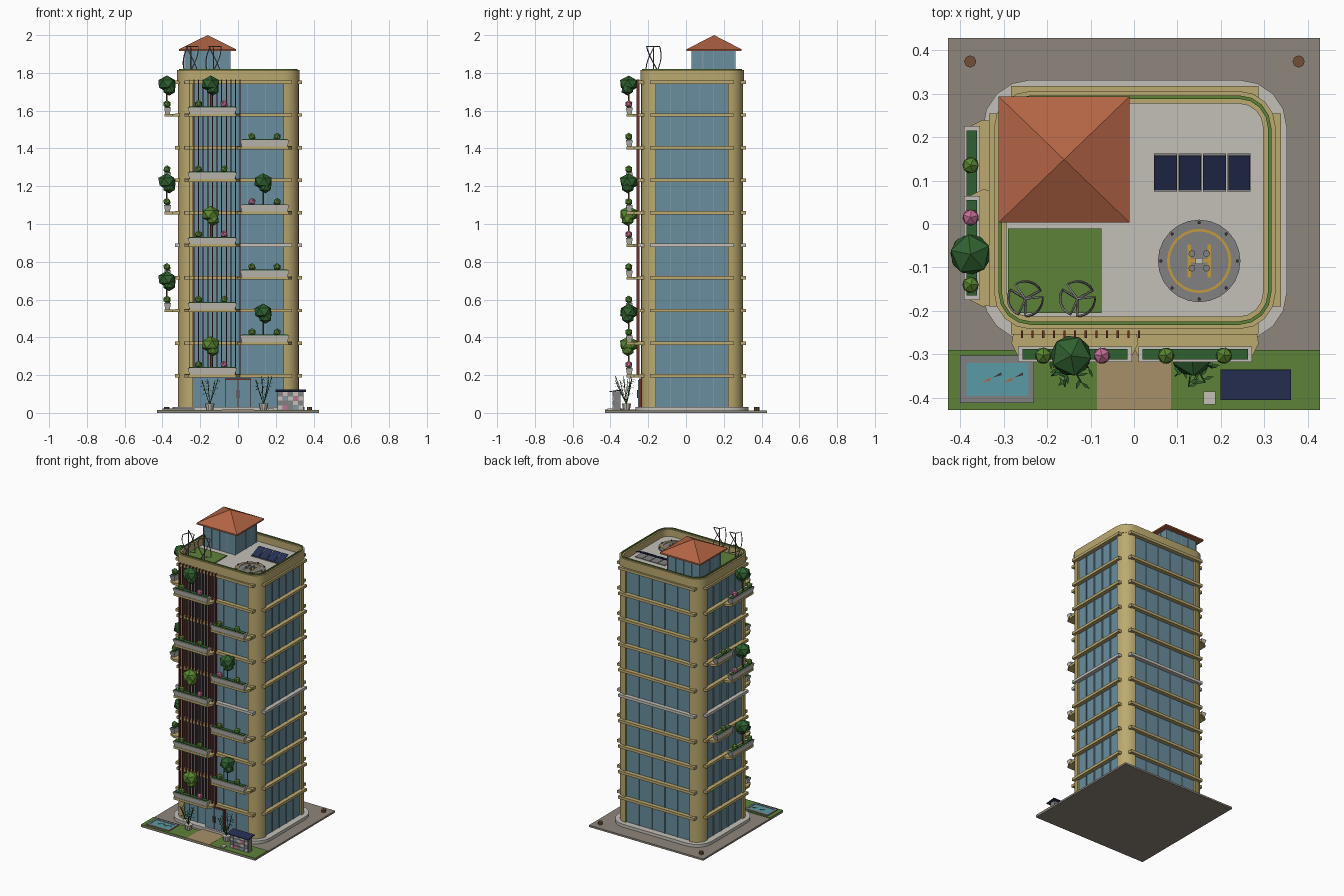
import bpy, bmesh, math, random
from mathutils import Vector, Matrix

if "Cube" in bpy.data.objects:
    bpy.data.objects.remove(bpy.data.objects["Cube"])
random.seed(4)

def mat(name, *c):
    m = bpy.data.materials.new(name)
    m.diffuse_color = (*c, 1)
    m.use_nodes = True
    m.node_tree.nodes["Principled BSDF"].inputs["Base Color"].default_value = m.diffuse_color
    return m
TAN = mat("tan", .50, .40, .16); GLASS = mat("glass", .14, .27, .34); PALE = mat("pale", .55, .53, .48)
PAVE = mat("paving", .27, .24, .20); GRASS = mat("grass", .11, .22, .04); LEAF = mat("leaf", .03, .12, .03)
LIME = mat("lime", .10, .24, .03); PINK = mat("pink", .55, .16, .30); FIN = mat("fin", .15, .03, .02)
TILE = mat("tile", .45, .13, .06); NAVY = mat("navy", .02, .03, .09); STEEL = mat("steel", .22, .22, .22)
WATER = mat("water", .10, .33, .38); PATH = mat("path", .38, .28, .14); BARK = mat("bark", .16, .08, .04)
GOLD = mat("gold", .55, .33, .05); DARK = mat("dark", .04, .04, .04); MULL = mat("mullion", .20, .33, .39)

def finish(name, bm, m, smooth=False):
    bmesh.ops.recalc_face_normals(bm, faces=bm.faces)
    me = bpy.data.meshes.new(name)
    bm.to_mesh(me); bm.free()
    me.materials.append(m)
    o = bpy.data.objects.new(name, me)
    bpy.context.collection.objects.link(o)
    if smooth:
        bpy.ops.object.select_all(action='DESELECT')
        o.select_set(True); bpy.context.view_layer.objects.active = o
        bpy.ops.object.shade_smooth_by_angle(angle=math.radians(35))
    return o

def prism(name, pts, z0, z1, m, inner=None, smooth=False, base=None):
    """Extruded outline; 'inner' makes a ring, 'base' a different bottom outline."""
    bm = bmesh.new()
    loop = lambda p, z: [bm.verts.new((x, y, z)) for x, y in p]
    n = len(pts)
    a, b = loop(base or pts, z0), loop(pts, z1)
    def strip(p, q):
        for i in range(n):
            bm.faces.new((p[i], p[(i+1) % n], q[(i+1) % n], q[i]))
    strip(a, b)
    if inner:
        c, d = loop(inner, z0), loop(inner, z1)
        strip(c, d); strip(a, c); strip(b, d)
    else:
        bm.faces.new(a); bm.faces.new(b)
    return finish(name, bm, m, smooth)

def rect(x0, x1, y0, y1):
    return [(x0, y0), (x1, y0), (x1, y1), (x0, y1)]

def box(name, x0, x1, y0, y1, z0, z1, m):
    return prism(name, rect(x0, x1, y0, y1), z0, z1, m)

def circle(cx, cy, r, n=24):
    return [(cx+r*math.cos(2*math.pi*i/n), cy+r*math.sin(2*math.pi*i/n)) for i in range(n)]

CX, CY, HX, HY = 0.002, 0.032, 0.32, 0.27
def rounded(d, r=0.08, n=4):
    """Tower outline grown by d."""
    pts, hx, hy, r = [], HX+d-(r+d), HY+d-(r+d), r+d
    for k, (sx, sy) in enumerate([(1, 1), (-1, 1), (-1, -1), (1, -1)]):
        for i in range(n+1):
            a = math.pi/2*(k+i/n)
            pts.append((CX+sx*hx+r*math.cos(a), CY+sy*hy+r*math.sin(a)))
    return pts

def rod(name, pts, r, m):
    cu = bpy.data.curves.new(name, 'CURVE')
    cu.dimensions = '3D'; cu.bevel_depth = r; cu.bevel_resolution = 0; cu.use_fill_caps = True
    s = cu.splines.new('POLY'); s.points.add(len(pts)-1)
    for p, q in zip(s.points, pts): p.co = (*q, 1)
    cu.materials.append(m)
    o = bpy.data.objects.new(name, cu)
    bpy.context.collection.objects.link(o)

def blob(name, x, y, z, r, m, flat=1):
    bm = bmesh.new()
    bmesh.ops.create_icosphere(bm, subdivisions=1, radius=r)
    bm.transform(Matrix.Translation((x, y, z)) @ Matrix.Rotation(random.random()*6, 4, 'Z') @ Matrix.Diagonal((1, 1, flat, 1)))
    finish(name, bm, m)

# Site: paving, lawn, path, pool
G = 0.012
box("ground", -.428, .428, -.428, .428, 0, G, PAVE)
box("lawn_left", -.428, -.085, -.428, -.29, G, G+.004, GRASS)
box("lawn_right", .085, .428, -.428, -.29, G, G+.004, GRASS)
box("path", -.085, .085, -.428, -.25, G, G+.005, PATH)
prism("pool_rim", rect(-.4, -.23, -.412, -.303), G, .022, STEEL, inner=rect(-.385, -.243, -.396, -.32))
box("pool_water", -.387, -.241, -.398, -.318, G, .019, WATER)
for i in range(4):
    x, y = -.35+.025*i, -.365+.012*(i % 2)
    prism("fish", [(x, y), (x+.02, y+.005), (x+.02, y+.012)], .019, .021, [TILE, DARK][i % 2])
for x in (-.377, .379):
    prism("ground_lamp", circle(x, .374, .014, 8), G, .03, BARK)

# Tower: plinth, glass core, rounded corner columns
prism("plinth", rounded(.03), G, .032, PALE, smooth=True)
prism("glass_core", rounded(-.012), .03, 1.76, GLASS)
R = 0.08
for k, (sx, sy) in enumerate([(1, 1), (-1, 1), (-1, -1), (1, -1)]):
    cx, cy = CX+sx*(HX-R), CY+sy*(HY-R)
    arc = [(cx+R*math.cos(math.pi/2*(k+i/6)), cy+R*math.sin(math.pi/2*(k+i/6))) for i in range(7)]
    prism("corner_column", [(cx, cy)]+arc, .03, 1.76, TAN, smooth=True)
# mullions
for s in (-1, 1):
    for t in (-.6, -.2, .2, .6):
        x, y = CX+t*(HX-R), CY+s*(HY-.01)
        box("mullion", x-.002, x+.002, y-.004, y+.004, .03, 1.75, MULL)
        x, y = CX+s*(HX-.01), CY+t*(HY-R)
        box("mullion", x-.004, x+.004, y-.002, y+.002, .03, 1.75, MULL)

# Floor ledges
FL = [.197+.1725*i for i in range(10)]
for i, z in enumerate(FL):
    m = PALE if i == 4 else TAN
    for s in (-1, 1):
        y, x = CY+s*HY, CX+s*HX
        box("ledge", CX-.285, CX+.285, y-.016, y+.016, z-.009, z+.009, m)
        box("ledge", x-.016, x+.016, CY-.222, CY+.222, z-.009, z+.009, m)

# Parapet with planted strip, roof deck
prism("parapet_band", rounded(.004), 1.755, 1.815, TAN, inner=rounded(-.025), smooth=True)
prism("parapet_hedge", rounded(-.006), 1.81, 1.821, GRASS, inner=rounded(-.014))
prism("roof_deck", rounded(-.02), 1.75, 1.768, PALE)
Z = 1.768

# Penthouse with hipped roof
box("penthouse", -.28, -.043, .032, .258, Z, 1.92, GLASS)
for i in range(5):
    x, y = -.28+.237*i/4, .032+.226*i/4
    for yy in (.032, .258): box("penthouse_mullion", x-.003, x+.003, yy-.003, yy+.003, Z, 1.92, MULL)
    for xx in (-.28, -.043): box("penthouse_mullion", xx-.003, xx+.003, y-.003, y+.003, Z, 1.92, MULL)
box("roof_eave", -.312, -.01, .003, .294, 1.915, 1.925, TILE)
prism("hip_roof", rect(-.1612, -.1608, .1483, .1487), 1.925, 2.0, TILE, base=rect(-.312, -.01, .003, .294))

# Roof garden, solar panels, landing pad
box("roof_lawn", -.29, -.075, -.205, -.01, Z, Z+.006, GRASS)
for i in range(4):
    x = .046+.0565*i
    box("panel_base", x, x+.053, .075, .162, Z, Z+.004, STEEL)
    bm = bmesh.new()
    bmesh.ops.create_cube(bm, size=1)
    bm.transform(Matrix.Translation((x+.0265, .118, Z+.022)) @ Matrix.Rotation(.4, 4, 'X') @ Matrix.Diagonal((.05, .085, .004, 1)))
    finish("solar_panel", bm, NAVY)
PX, PY = .15, -.085
prism("landing_pad", circle(PX, PY, .095), Z, Z+.008, STEEL)
prism("pad_ring", circle(PX, PY, .074), Z+.008, Z+.011, GOLD, inner=circle(PX, PY, .068))
for x in (-.023, .023): box("pad_mark", PX+x-.004, PX+x+.004, PY-.038, PY+.038, Z+.008, Z+.01, GOLD)
box("pad_mark_bar", PX-.023, PX+.023, PY-.004, PY+.004, Z+.008, Z+.01, GOLD)
box("drone_body", PX-.009, PX+.009, PY-.007, PY+.007, Z+.012, Z+.02, PALE)
for x, y in circle(PX, PY, .024, 4): prism("drone_rotor", circle(PX+(x-PX+y-PY)*.7, PY+(y-PY-x+PX)*.7, .008, 8), Z+.01, Z+.02, STEEL)
for x, y in circle(PX, PY, .088, 8): prism("pad_light", circle(x, y, .004, 6), Z+.008, Z+.014, DARK)

# Helical wind turbines
for tx in (-.25, -.13):
    ty = -.172
    rod("turbine_pole", [(tx, ty, Z), (tx, ty, 1.935)], .003, STEEL)
    for k in range(3):
        a0 = k*2*math.pi/3+.5
        P = lambda t: (tx+.04*math.cos(a0+1.7*t), ty+.04*math.sin(a0+1.7*t), 1.81+.13*t)
        rod("turbine_blade", [(tx, ty, 1.81)]+[P(i/8) for i in range(9)]+[(tx, ty, 1.94)], .003, STEEL)

# Vertical fins on the left of the front
for i in range(12):
    x = -.258+.0245*i
    box("fin", x-.0025, x+.0025, -.262, -.245, .2, 1.765, FIN)

# Balcony planters: plants are (offset, kind)
def planter(ox, oy, rot, L, z, plants):
    c, s = math.cos(rot), math.sin(rot)
    T = lambda u, v: (ox+c*u-s*v, oy+s*u+c*v)
    h = L/2
    prism("balcony_slab", [T(*p) for p in [(-h-.01, 0), (-h-.015, -.03), (-h+.005, -.07), (h-.005, -.07), (h+.015, -.03), (h+.01, 0)]], z-.009, z+.006, TAN)
    f = lambda e, t: [T(*p) for p in [(-h+e, -.073+t), (h-e, -.073+t), (h-e, -.037-t), (-h+e, -.037-t)]]
    prism("planter_box", f(0, 0), z+.003, z+.04, PALE, base=f(.012, .006))
    prism("planter_soil", f(.01, .006), z+.038, z+.045, LEAF)
    for u, kind in plants:
        x, y = T(u, -.058)
        if kind == "tree":
            rod("tree_trunk", [(x, y, z+.03), (x, y, z+.16)], .004, BARK)
            m = LIME if z in (FL[0], FL[4]) else LEAF
            blob("tree_crown", x, y, z+.165, .052, m, .85)
            blob("tree_crown_low", x+.012, y-.006, z+.135, .036, m, .9)
        else:
            blob("flower_bush" if kind == "pink" else "bush", x, y, z+.058, .021, PINK if kind == "pink" else LIME)
for i, z in enumerate(FL[:9]):
    if i % 2 == 0:
        big = i in (0, 4, 8)
        planter(-.136, -.245, 0, .262, z, [(-.073, "bush"), (.062, "pink" if big else "bush")]+([(-.009, "tree")] if big else []))
    else:
        big = i in (1, 5)
        planter(.141, -.245, 0, .262, z, [(-.067, "pink" if i == 5 else "bush"), (.066, "bush")]+([(-.008, "tree")] if big else []))
for i in (2, 5, 8):
    planter(-.318, -.055, -math.pi/2, .24, FL[i], [(.015, "tree"), (-.07, "bush" if i == 2 else "pink"), (.085, "bush")])
for i in (3, 6):
    planter(-.318, .135, -math.pi/2, .18, FL[i], [(0, "bush")])

# Entrance
box("door_frame", -.07, .07, -.25, -.225, .015, .183, FIN)
for x in (-.066, .002): box("door_leaf", x, x+.064, -.254, -.23, .015, .175, GLASS)
for x in (-.01, .007): box("door_handle", x, x+.003, -.26, -.252, .08, .12, FIN)

# Potted bamboo
for px in (-.15, .135):
    py = -.315
    prism("plant_pot", circle(px, py, .026, 10), G, .05, PALE, base=circle(px, py, .018, 10))
    bm = bmesh.new()
    for k in range(7):
        a = k*.9
        d = Vector((math.cos(a)*.045, math.sin(a)*.045-.015, .11+.03*random.random()))
        b = Vector((px, py, .045))
        rod("bamboo_stalk", [b, b+d*.5, b+d+Vector((0, 0, .01))], .0018, LEAF)
        for t in (.5, .7, .85, 1):
            q = b+d*t; w = random.random()*6.3
            e = Vector((math.cos(w), math.sin(w), -.3))*.025
            n = Vector((-math.sin(w), math.cos(w), 0))*.004
            bm.faces.new([bm.verts.new(v) for v in (q, q+e*.5+n, q+e, q+e*.5-n)])
    finish("bamboo_leaves", bm, LEAF)
box("stepping_stone", .16, .188, -.415, -.385, G, .024, PALE)

# Locker wall with solar top
box("locker_body", .208, .348, -.384, -.347, G, .112, STEEL)
for i in range(5):
    for j in range(4):
        x, z = .211+.027*i, .018+.0235*j
        box("locker_door", x, x+.025, -.388, -.38, z, z+.021, [PALE, MULL, STEEL, PINK][(i*3+j*2+i*j) % 4 if (i+j) % 4 else 0])
bm = bmesh.new()
bmesh.ops.create_cube(bm, size=1)
bm.transform(Matrix.Translation((.28, -.37, .117)) @ Matrix.Rotation(.12, 4, 'X') @ Matrix.Diagonal((.162, .07, .005, 1)))
finish("locker_solar_roof", bm, NAVY)
